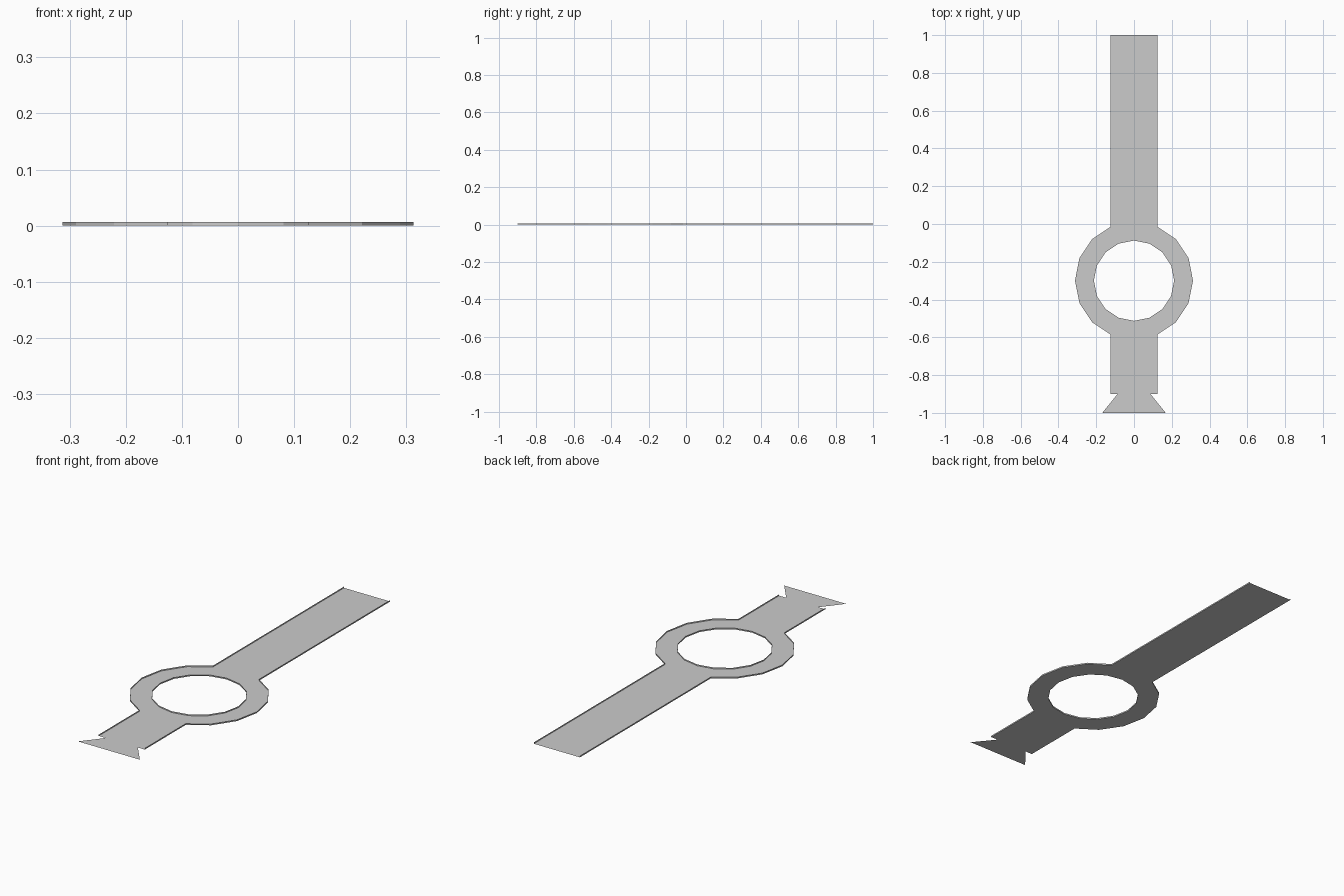
import bpy, bmesh, math

if "Cube" in bpy.data.objects:
    bpy.data.objects.remove(bpy.data.objects["Cube"])

CY, R_OUT, R_IN = -0.3, 0.3125, 0.2125   # ring centre and radii
HALF_W, KERB_H = 0.125, 0.0065           # lane half width, kerb height
STEP = math.pi / 8                       # 16-sided ring


def ring_point(r, i):
    return (r * math.cos(i * STEP), CY + r * math.sin(i * STEP))


def finish(name, bm):
    mesh = bpy.data.meshes.new(name)
    bm.to_mesh(mesh)
    bm.free()
    obj = bpy.data.objects.new(name, mesh)
    bpy.context.collection.objects.link(obj)
    mod = obj.modifiers.new("mirror", 'MIRROR')
    mod.use_axis[0] = True
    mod.merge_threshold = 0.0001
    return obj


# Right half outlines; the mirror makes the left half
join = 0.285
outer = [(HALF_W, -0.9), (HALF_W, CY - join)]
outer += [ring_point(R_OUT, i) for i in range(-2, 3)]
outer += [(HALF_W, CY + join), (HALF_W, 1.0)]
inner = [ring_point(R_IN, i) for i in range(4, -5, -1)]
inner[0], inner[-1] = (0, CY + R_IN), (0, CY - R_IN)

# Flat floor with flared tail and round hole
bm = bmesh.new()
outline = [(0, -1), (0.168, -1), (0.087, -0.9)] + outer + [(0, 1)] + inner
face = bm.faces.new([bm.verts.new((x, y, 0)) for x, y in outline])
bm.normal_update()
bmesh.ops.triangulate(bm, faces=[face])
finish("lane_floor", bm)


# Thin upright kerbs along the lane sides and around the hole
def kerb(name, path):
    bm = bmesh.new()
    low = [bm.verts.new((x, y, 0)) for x, y in path]
    high = [bm.verts.new((x, y, KERB_H)) for x, y in path]
    for i in range(len(path) - 1):
        bm.faces.new((low[i], low[i + 1], high[i + 1], high[i]))
    finish(name, bm)


kerb("outer_kerb", outer)
kerb("hole_kerb", inner)
